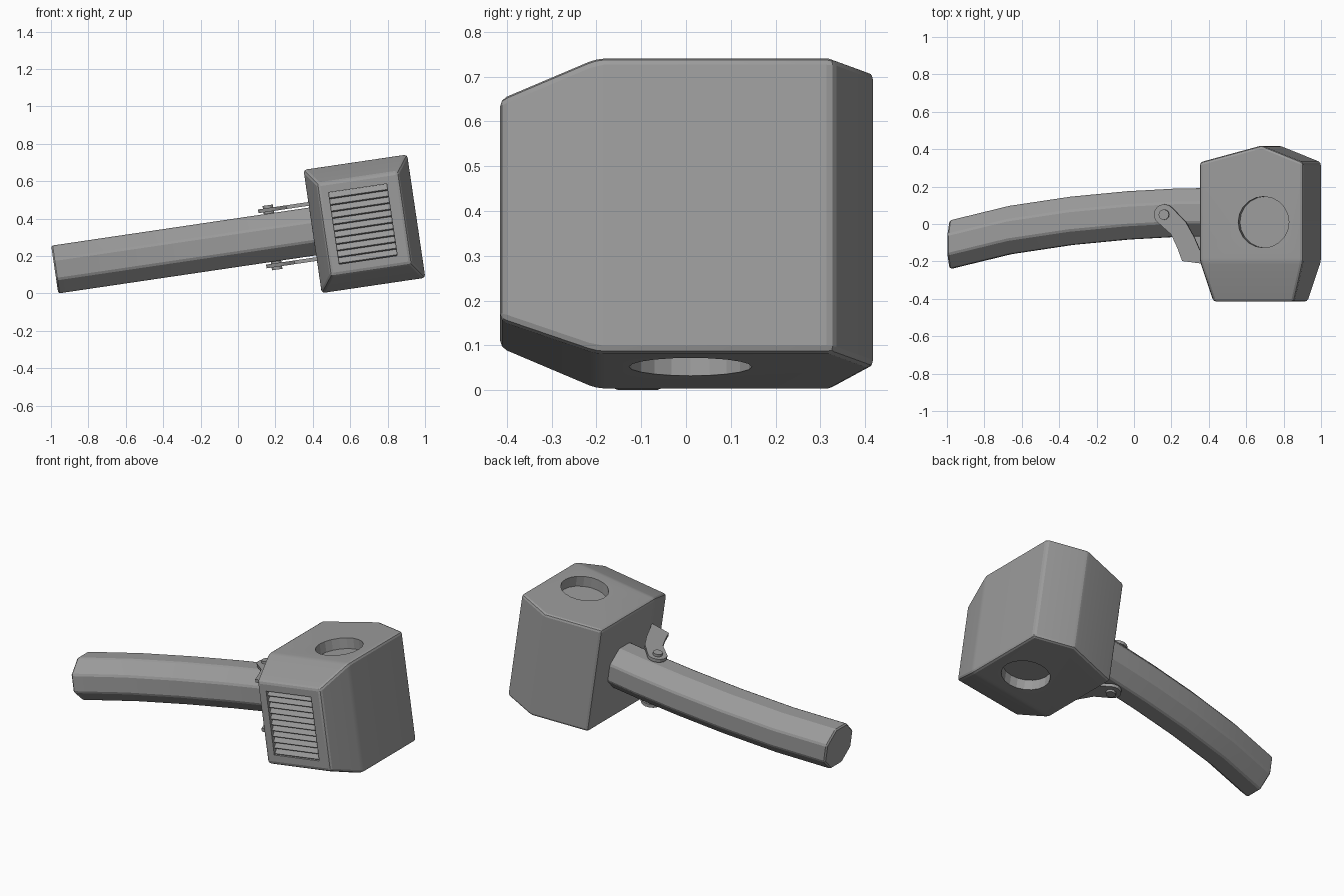
import bpy, bmesh, math
from mathutils import Matrix, Vector

cube = bpy.data.objects.get("Cube")
if cube:
    bpy.data.objects.remove(cube, do_unlink=True)

grey = bpy.data.materials.new("steel_grey")
grey.use_nodes = True
colour = (0.33, 0.33, 0.33, 1)
grey.diffuse_color = colour
grey.node_tree.nodes["Principled BSDF"].inputs["Base Color"].default_value = colour

# The whole tool leans: the handle end and a lower head edge touch the ground
LEAN = Matrix.Translation((0.676, 0, 0.372)) @ Matrix.Rotation(math.radians(-8.4), 4, 'Y')


def add(name, bm):
    bmesh.ops.recalc_face_normals(bm, faces=bm.faces)
    mesh = bpy.data.meshes.new(name)
    bm.to_mesh(mesh)
    bm.free()
    mesh.materials.append(grey)
    ob = bpy.data.objects.new(name, mesh)
    bpy.context.collection.objects.link(ob)
    ob.matrix_world = LEAN
    return ob


def bake(ob):
    """Replace the mesh by its modified result."""
    bpy.context.view_layer.update()
    graph = bpy.context.evaluated_depsgraph_get()
    mesh = bpy.data.meshes.new_from_object(ob.evaluated_get(graph))
    ob.modifiers.clear()
    ob.data = mesh


def bevel(ob, width, segments):
    m = ob.modifiers.new("bevel", 'BEVEL')
    m.width, m.segments = width, segments
    m.limit_method, m.angle_limit = 'ANGLE', math.radians(15)


def cut(ob, cutter):
    m = ob.modifiers.new("cut", 'BOOLEAN')
    m.operation, m.object, m.solver = 'DIFFERENCE', cutter, 'EXACT'
    cutter.hide_render = True


def box(bm, centre, size, tilt=0):
    mat = (Matrix.Translation(centre) @ Matrix.Rotation(math.radians(tilt), 4, 'X')
           @ Matrix.Diagonal((*size, 1)))
    bmesh.ops.create_cube(bm, size=1, matrix=mat)


def cylinder(bm, centre, radius, depth, sides):
    bmesh.ops.create_cone(bm, cap_ends=True, segments=sides, radius1=radius,
                          radius2=radius, depth=depth, matrix=Matrix.Translation(centre))


# Head: tapered striking face, ridged back
bm = bmesh.new()
HALF = 0.333
for sz in (-1, 1):
    for sx in (-1, 1):
        bm.verts.new((sx * 0.219, -0.415, sz * 0.25))
        bm.verts.new((sx * 0.28, -0.2, sz * HALF))
        bm.verts.new((sx * 0.28, 0.33, sz * HALF))
    bm.verts.new((0.055, 0.42, sz * HALF))
bmesh.ops.convex_hull(bm, input=bm.verts)
bmesh.ops.dissolve_limit(bm, angle_limit=0.02, verts=bm.verts, edges=bm.edges)
head = add("head", bm)
bevel(head, 0.016, 2)

# Round sockets above and below, and the vent recess
cutters = []
for side in (-1, 1):
    bm = bmesh.new()
    cylinder(bm, (0.066, 0.01, side * HALF), 0.137, 0.13, 20)
    cutters.append(add("socket_cutter", bm))
VENT_X, VENT_W, VENT_H, DEPTH = -0.008, 0.314, 0.388, 0.045
bm = bmesh.new()
box(bm, (VENT_X, -0.415, 0), (VENT_W, DEPTH * 2, VENT_H))
cutters.append(add("vent_cutter", bm))
for c in cutters:
    cut(head, c)
bake(head)
for c in cutters:
    bpy.data.objects.remove(c, do_unlink=True)

# Vent slats
bm = bmesh.new()
COUNT = 11
pitch = VENT_H / COUNT
for i in range(COUNT):
    z = (i + 0.5) * pitch - VENT_H / 2
    box(bm, (VENT_X, -0.39, z), (VENT_W, 0.04, 0.01), 50)
slats = add("vent_slats", bm)

# Handle: octagonal section swept along a shallow bend
bm = bmesh.new()
PATH = [(-1.674, -0.11), (-1.35, -0.032), (-1.02, 0.017),
        (-0.715, 0.046), (-0.46, 0.06), (-0.24, 0.064)]
SIDES = 8
radius = 0.129 / math.cos(math.pi / SIDES)
rings = []
for x, y in PATH:
    angles = [(k + 0.5) * math.tau / SIDES for k in range(SIDES)]
    rings.append([bm.verts.new((x, y + radius * math.cos(a), radius * math.sin(a)))
                  for a in angles])
for a, b in zip(rings, rings[1:]):
    for k in range(SIDES):
        n = (k + 1) % SIDES
        bm.faces.new((a[k], a[n], b[n], b[k]))
bm.faces.new(rings[0])
bm.faces.new(rings[-1])
handle = add("handle", bm)
bevel(handle, 0.008, 1)
bake(handle)

# Curved latch arms with pivot bolts, above and below the handle
PIVOT = Vector((-0.497, 0.05))
ARM = [(-0.38, 0.01), (-0.335, -0.07), (-0.30, -0.15), (-0.27, -0.215),
       (-0.40, -0.198), (-0.425, -0.13), (-0.46, -0.055)]
parts = [head, slats, handle]
for side, word in ((1, "upper"), (-1, "lower")):
    bm = bmesh.new()
    cap = [PIVOT + 0.056 * Vector((math.cos(a), math.sin(a)))
           for a in (math.radians(215 - 25 * i) for i in range(8))]
    outline = cap + [Vector(p) for p in ARM]
    face = bm.faces.new([bm.verts.new((p.x, p.y, side * 0.139)) for p in outline])
    new = bmesh.ops.extrude_face_region(bm, geom=[face])["geom"]
    bmesh.ops.translate(bm, vec=(0, 0, side * 0.02),
                        verts=[v for v in new if isinstance(v, bmesh.types.BMVert)])
    parts.append(add(word + "_latch_arm", bm))
    bm = bmesh.new()
    cylinder(bm, (*PIVOT, side * 0.148), 0.028, 0.052, 12)
    parts.append(add(word + "_latch_bolt", bm))

# Smooth only the gentle bends
for ob in bpy.context.selected_objects:
    ob.select_set(False)
for ob in parts:
    ob.select_set(True)
bpy.context.view_layer.objects.active = head
bpy.ops.object.shade_smooth_by_angle(angle=math.radians(15))
